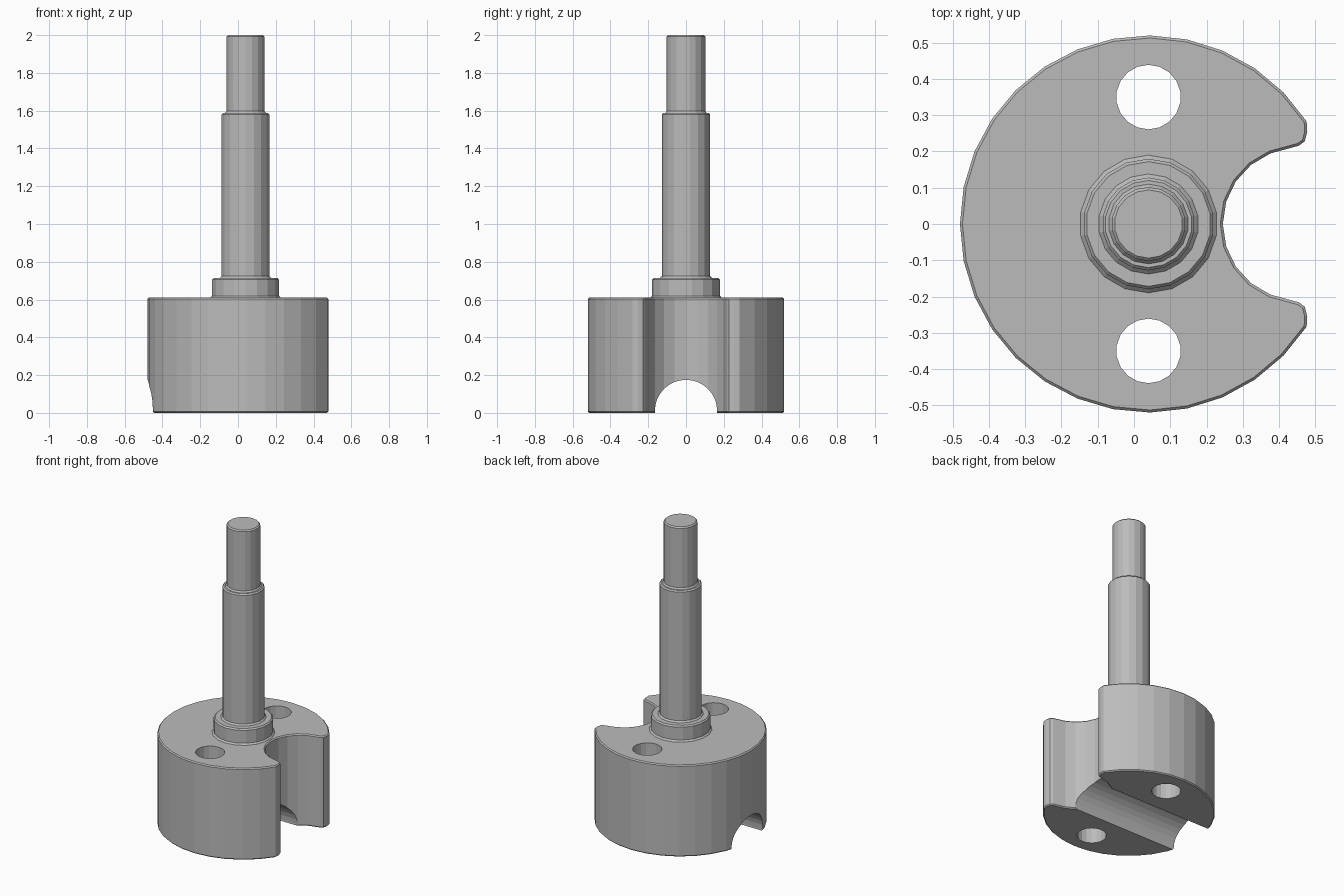
import bpy, bmesh
from math import sin, cos, pi, radians
from mathutils import Matrix, Vector

cube = bpy.data.objects.get("Cube")
if cube:
    bpy.data.objects.remove(cube, do_unlink=True)

AXIS = 0.04      # x position of the spindle axis
HEIGHT = 0.61    # height of the block

metal = bpy.data.materials.new("machined_grey")
GREY = (0.5, 0.5, 0.5, 1)
metal.diffuse_color = GREY
metal.use_nodes = True
metal.node_tree.nodes["Principled BSDF"].inputs["Base Color"].default_value = GREY


def make_object(name, bm):
    bmesh.ops.recalc_face_normals(bm, faces=bm.faces)
    mesh = bpy.data.meshes.new(name)
    bm.to_mesh(mesh)
    bm.free()
    mesh.materials.append(metal)
    obj = bpy.data.objects.new(name, mesh)
    bpy.context.collection.objects.link(obj)
    return obj


def arc(cx, radius, start, end, steps):
    angles = [radians(start + (end - start) * i / steps) for i in range(steps + 1)]
    return [(cx + radius * cos(a), radius * sin(a)) for a in angles]


def cylinder(name, radius, depth, sides, matrix):
    bm = bmesh.new()
    bmesh.ops.create_cone(bm, cap_ends=True, segments=sides, radius1=radius,
                          radius2=radius, depth=depth, matrix=matrix)
    obj = make_object(name, bm)
    obj.hide_render = True
    return obj


# Block: round disc outline with a round bite and softened lips
lip = [(0.478, 0.255), (0.471, 0.228), (0.455, 0.216)]
outline = arc(AXIS, 0.52, 33, 327, 26)
outline += [(x, -y) for x, y in lip]
outline += arc(0.455, 0.21, 248, 112, 8)
outline += lip[::-1]

bm = bmesh.new()
base = bm.faces.new([bm.verts.new((x, y, 0)) for x, y in outline])
top = bmesh.ops.extrude_face_region(bm, geom=[base])["geom"]
bmesh.ops.translate(bm, vec=(0, 0, HEIGHT),
                    verts=[g for g in top if isinstance(g, bmesh.types.BMVert)])
rims = [e for e in bm.edges if abs(e.verts[0].co.z - e.verts[1].co.z) < 0.001]
bmesh.ops.bevel(bm, geom=rims, offset=0.007, segments=1, affect='EDGES')
block = make_object("block", bm)

# Cutters: two bolt holes and the arched channel underneath
cutters = [cylinder("bolt_hole_cutter", 0.089, 2, 18,
                    Matrix.Translation((AXIS, side * 0.35, 0.3)))
           for side in (-1, 1)]
cutters.append(cylinder("channel_cutter", 0.165, 2, 32,
                        Matrix.Translation((0, 0, 0.01)) @ Matrix.Rotation(pi / 2, 4, 'Y')))
for cutter in cutters:
    mod = block.modifiers.new(cutter.name, 'BOOLEAN')
    mod.operation = 'DIFFERENCE'
    mod.solver = 'EXACT'
    mod.object = cutter

# Bake the cuts and remove the cutters
graph = bpy.context.evaluated_depsgraph_get()
cut_mesh = bpy.data.meshes.new_from_object(block.evaluated_get(graph))
block.modifiers.clear()
block.data = cut_mesh
for cutter in cutters:
    bpy.data.objects.remove(cutter, do_unlink=True)

# Spindle: turned collar, shaft and tip
profile = [(0, 0.59), (0.19, 0.59), (0.19, 0.61), (0.18, 0.62), (0.18, 0.705),
           (0.172, 0.714), (0.138, 0.714), (0.128, 0.724), (0.128, 1.58),
           (0.12, 1.588), (0.11, 1.588), (0.102, 1.598), (0.102, 1.992),
           (0.094, 2.0), (0, 2.0)]
bm = bmesh.new()
verts = [bm.verts.new((AXIS, r, z)) for r, z in profile]
edges = [bm.edges.new(pair) for pair in zip(verts, verts[1:])]
bmesh.ops.spin(bm, geom=verts + edges, cent=(AXIS, 0, 0), axis=(0, 0, 1),
               angle=2 * pi, steps=18, use_merge=True)
bmesh.ops.remove_doubles(bm, verts=bm.verts, dist=0.0005)
make_object("spindle", bm)
